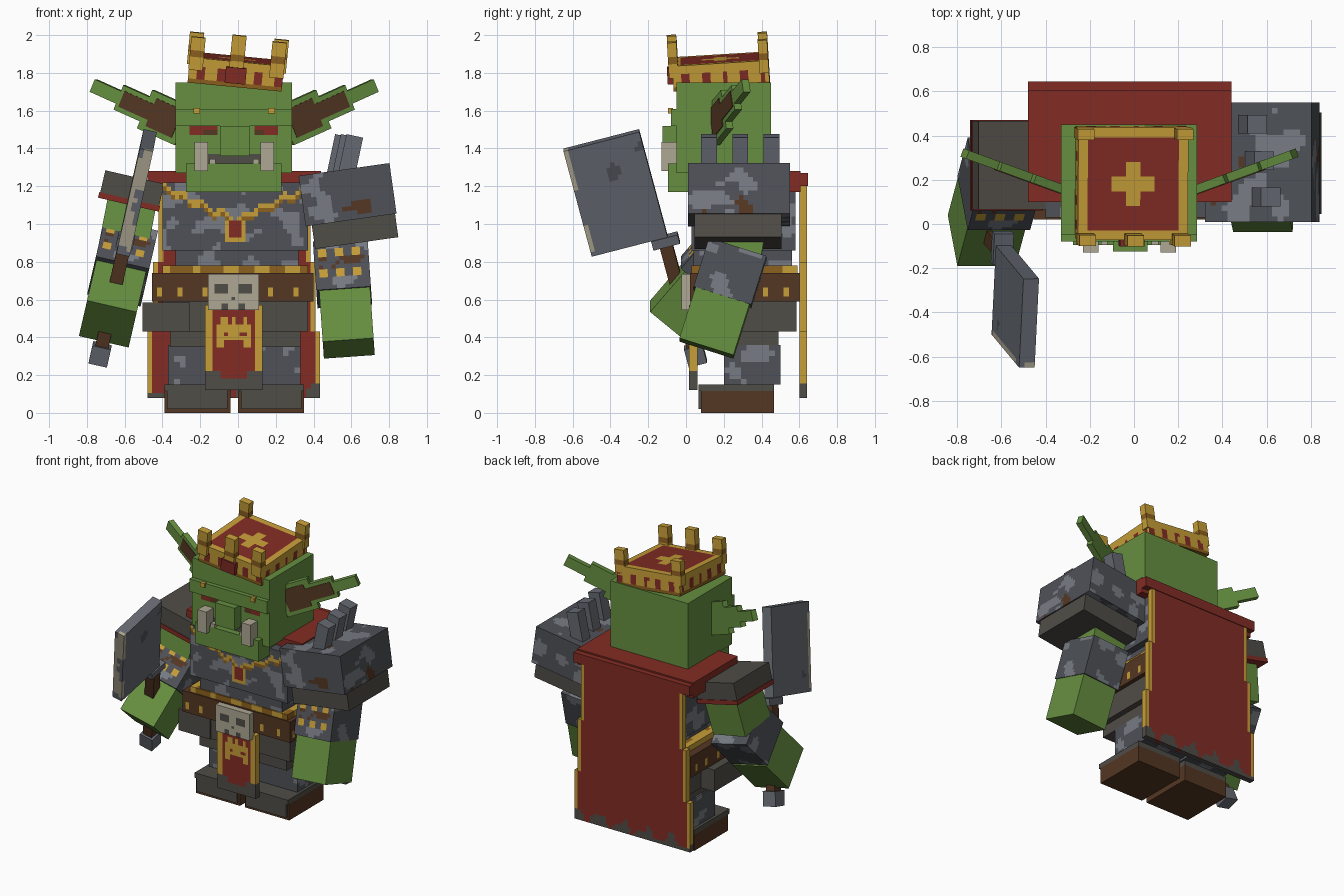
import bpy, bmesh, math
from mathutils import Matrix, Vector, noise

if "Cube" in bpy.data.objects:
    bpy.data.objects.remove(bpy.data.objects["Cube"])

COLOURS = {  # sRGB 0-255, converted to linear below
    "green": (102, 143, 64), "iron": (78, 81, 87), "light iron": (119, 123, 131),
    "steel": (101, 105, 113), "warm grey": (80, 77, 71), "red": (130, 44, 36),
    "gold": (198, 158, 56), "dark gold": (140, 96, 30), "brown": (84, 55, 35),
    "bone": (174, 167, 146)}
NAMES = list(COLOURS)
MATS = []
for n, c in COLOURS.items():
    m = bpy.data.materials.new(n)
    m.diffuse_color = [((v / 255 + 0.055) / 1.055) ** 2.4 for v in c] + [1]
    m.use_nodes = True
    m.node_tree.nodes["Principled BSDF"].inputs["Base Color"].default_value = m.diffuse_color
    MATS.append(m)


def frame(x, y, z, rx=0, ry=0):
    return (Matrix.Translation((x, y, z)) @ Matrix.Rotation(math.radians(ry), 4, 'Y')
            @ Matrix.Rotation(math.radians(rx), 4, 'X'))


def box(name, xs, ys, zs, col, at=None, cell=0, rule=None):
    """Box given by its ranges; a rule(point, normal) paints square cells."""
    lo, hi = Vector((xs[0], ys[0], zs[0])), Vector((xs[1], ys[1], zs[1]))
    bm = bmesh.new()
    bmesh.ops.create_cube(bm, size=1)
    for v in bm.verts:
        v.co = [(lo[i] + hi[i]) / 2 + v.co[i] * (hi[i] - lo[i]) for i in range(3)]
    if cell:
        for i in range(3):
            count = max(1, round((hi[i] - lo[i]) / cell))
            for k in range(1, count):
                co, no = lo.copy(), Vector((0, 0, 0))
                co[i] += (hi[i] - lo[i]) * k / count
                no[i] = 1
                bmesh.ops.bisect_plane(bm, geom=bm.verts[:] + bm.edges[:] + bm.faces[:],
                                       plane_co=co, plane_no=no)
    bm.normal_update()
    for f in bm.faces:
        got = rule(f.calc_center_median(), f.normal) if rule else None
        f.material_index = NAMES.index(got or col)
    me = bpy.data.meshes.new(name)
    bm.to_mesh(me)
    bm.free()
    for m in MATS:
        me.materials.append(m)
    ob = bpy.data.objects.new(name, me)
    bpy.context.collection.objects.link(ob)
    if at:
        ob.matrix_world = at
    return ob


def worn(p, n):  # blotchy worn metal
    v = noise.noise(Vector((p.x * 9 + 3, p.y * 9, p.z * 11)))
    return "light iron" if v > 0.22 else None


CX = -0.02  # centre of head and legs

# boots and legs
for s, side in ((-1, "left"), (1, "right")):
    def span(a, b):
        return sorted((CX + s * a, CX + s * b))
    box(side + "_boot", span(.02, .37), (.08, .465), (0, .115), "brown")
    box(side + "_boot_top", span(.02, .37), (.065, .465), (.115, .15), "warm grey")
    box(side + "_toe_plate", span(.035, .355), (.065, .08), (.02, .115), "warm grey")
    box(side + "_leg", span(.01, .35), (.2, .5), (.15, .36), "iron", None, .03, worn)

# hips, pouch, belt
box("hips", (-.36, .33), (.08, .49), (.35, .43), "warm grey")
box("skirt", (-.40, .37), (.06, .585), (.43, .59), "warm grey")
box("pouch", (-.505, -.255), (.05, .4), (.43, .585), "warm grey")


def belt_paint(p, n):
    if abs(n.z) > .5:
        return None
    t = (p.x if abs(n.y) > .5 else p.y) + 5
    return "gold" if .615 < p.z < .67 and t % .12 < .03 else None


box("belt", (-.455, .40), (.02, .60), (.59, .74), "brown", None, .027, belt_paint)
box("belt_trim", (-.40, .37), (.03, .59), (.74, .78), "gold", None, .04,
    lambda p, n: "dark gold" if math.sin(p.x * 37) + math.sin(p.y * 31) > .5 else None)


# torso with chain and pendant
def chest_paint(p, n):
    if n.y < -.5:
        d = abs(p.x + .015)
        if d < .06 and .9 < p.z < 1.02:
            return "red" if d < .035 and p.z > .925 else "gold" if d < p.z - .87 else None
        g = p.z - (.99 + .45 * d) - .015 * math.sin(p.x * 60)
        if 0 < g < .045:
            return "gold" if g > .018 else "dark gold"
    return worn(p, n)


box("belly", (-.33, .32), (.04, .56), (.78, .86), "iron", None, .03, worn)
box("chest", (-.40, .37), (.03, .58), (.86, 1.22), "iron", None, .022, chest_paint)

# cape with collar, gold edges and ragged hem
box("cape_collar", (-.48, .44), (.10, .605), (1.17, 1.28), "red")
box("cape_roll", (-.48, .44), (.605, .645), (1.2, 1.27), "red")
for i, (a, b, z0, z1) in enumerate(((-.42, .385, .8, 1.24), (-.45, .41, .43, .8),
                                    (-.48, .435, .08, .43))):
    def cape_paint(p, n, a=a, b=b):
        if p.z < .13 + .035 * math.sin(p.x * 33) + .02 * math.sin(p.x * 71):
            return "warm grey"
        return "gold" if p.x < a + .035 or p.x > b - .035 else None
    box("cape_%d" % (i + 1), (a, b), (.60, .64), (z0, z1), "red", None, .025, cape_paint)


# loincloth with crown emblem, skull buckle
def cloth_paint(p, n):
    d = abs(p.x + .02)
    if p.z < .19 + (.03 if d > .07 else 0):
        return "warm grey"
    if d > .108:
        return "gold"
    if n.y < -.5 and .35 < p.z < .51 and d < .095:
        if .40 < p.z < .43 and .03 < d < .06 or p.z > .47 and math.cos(d * 110) < 0:
            return None
        return "gold" if p.z > .38 or d > .05 else None


box("loincloth", (-.175, .13), (.015, .06), (.12, .57), "red", None, .02, cloth_paint)


def skull_paint(p, n):
    d = abs(p.x + .025)
    if n.y < -.5 and (.625 < p.z < .69 and .03 < d < .09 or
                      p.z < .58 and .03 < d < .06 or .59 < p.z < .62 and d < .015):
        return "warm grey"


box("skull_buckle", (-.16, .11), (-.025, .03), (.545, .735), "bone", None, .018, skull_paint)


# head
def face_paint(p, n):
    if n.y > -.5:
        return None
    d = abs(p.x - CX)
    if 1.32 < p.z < 1.365 and d < .16:
        return "warm grey"
    if 1.465 < p.z < 1.53 and .1 < d < .23:
        return "brown" if p.z < 1.49 and d < .16 else "red"


box("head", (-.33, .285), (-.05, .45), (1.27, 1.75), "green", None, .025, face_paint)
box("brow", (-.33, .285), (-.08, -.05), (1.52, 1.61), "green")
box("nose", (-.095, .06), (-.125, -.05), (1.36, 1.52), "green")
box("jaw", (-.275, .23), (-.095, .25), (1.17, 1.32), "green")
for s, side in ((-1, "left"), (1, "right")):
    def span(a, b):
        return sorted((CX + s * a, CX + s * b))
    box(side + "_tusk", span(.14, .21), (-.13, -.05), (1.28, 1.435), "bone")
    box(side + "_tooth", span(.1, .13), (-.095, -.06), (1.32, 1.345), "bone")
    box(side + "_brow_ring", span(.18, .215), (-.095, -.07), (1.585, 1.615), "gold")
    # stepped ears sweeping up and back
    u = Vector((s * .455, .165, .205)).normalized()
    n = Vector((s * u.y, -s * u.x, 0)).normalized() * s
    n = n if n.y < 0 else -n
    v = u.cross(n)
    v = v if v.z > 0 else -v
    m = Matrix((u, n, v)).transposed().to_4x4()
    m.translation = (CX + s * .295, .155, 1.53)
    if m.determinant() < 0:  # keep the frame right handed
        m = m @ Matrix.Diagonal((1, 1, -1, 1))
    box(side + "_ear_base", (-.03, .2), (-.02, .02), (-.11, .11), "green", m)
    box(side + "_ear_middle", (.2, .36), (-.02, .02), (-.07, .07), "green", m)
    box(side + "_ear_tip", (.36, .52), (-.02, .02), (-.036, .036), "green", m)
    box(side + "_inner_ear", (0, .16), (.02, .024), (-.08, .08), "brown", m)
    box(side + "_inner_ear_end", (.16, .34), (.02, .024), (-.045, .045), "brown", m)

# crown
C = frame(-.01, .185, 1.81, 3.5, 5.5)


def crown_paint(p, n):
    if n.z > .5:
        a, b = sorted((abs(p.x), abs(p.y)))
        if b > .215:
            return None
        return "gold" if a < .025 and b < .1 or b < .035 else "red"
    t = p.x if abs(n.y) > .5 else p.y
    if p.z < -.04:
        return "dark gold"
    return "red" if p.z < .02 and (t + 5) % .1 < .04 else None


box("crown", (-.25, .25), (-.255, .255), (-.07, .065), "gold", C, .022, crown_paint)
box("crown_jewel", (-.055, .055), (-.285, -.25), (-.05, .035), "red", C)
for i, (x, y, h) in enumerate(((-.215, -.25, .175), (0, -.25, .205), (.215, -.25, .19),
                               (-.225, .23, .17), (.225, .23, .175))):
    box("crown_prong_%d" % (i + 1), (x - .038, x + .038), (y - .025, y + .025), (0, h), "gold",
        C, .035, lambda p, n: "dark gold" if .065 < p.z < .1 else None)

# right shoulder armour with spikes
P = frame(.58, .28, 1.155, 0, -8)
box("right_pauldron", (-.243, .243), (-.27, .27), (-.135, .135), "iron", P, .025,
    lambda p, n: "brown" if noise.noise(p * 7 + Vector((9, 4, 2))) > .5 else worn(p, n))
box("right_pauldron_lining", (-.21, .235), (-.235, .225), (-.26, -.135), "warm grey", P)
for i in range(3):
    box("shoulder_spike_%d" % (i + 1), (-.045, .045), (-.042, .042), (-.06, .16), "steel",
        frame(.585 - .03 * i, .122 + .165 * i, 1.31, 0, 12))

# left shoulder armour
P = frame(-.56, .265, 1.19, 0, 13)
box("left_pauldron", (-.16, .16), (-.2, .2), (-.06, .06), "warm grey", P)
box("left_pauldron_trim", (-.165, .165), (-.205, .205), (-.09, -.06), "red", P)


# arms
def bracer_paint(p, n):
    if n.y < -.5 and abs(p.x) < .125 and -.08 < p.z < .09:
        if (p.x + .125) % .09 < .045 and abs(p.z - .005) > .03:
            return "gold"
        return "brown" if abs(p.z - .005) < .03 and noise.noise(p * 20) > 0 else None
    return worn(p, n)


for side, upper, fore, hand in (
        ("right", frame(.54, .27, .93, -10, -4), frame(.553, .235, .745, -17.5, -4),
         frame(.577, .15, .475, -17.5, -4)),
        ("left", frame(-.58, .26, 1.02, -8, 11), frame(-.61, .185, .80, -40, 13),
         frame(-.665, .015, .575, -40, 13))):
    box(side + "_upper_arm", (-.13, .13), (-.145, .145), (-.15, .13), "green", upper)
    box(side + "_bracer", (-.145, .145), (-.16, .16), (-.14, .13), "iron", fore, .022, bracer_paint)
    box(side + "_hand", (-.135, .135), (-.15, .15), (-.14, .15), "green", hand)

# cleaver: axes are thickness, cutting direction and handle direction
d = Vector((.215, -.258, .96)).normalized()
w = Vector((-.02, -.41, -.105))
w = (w - d * w.dot(d)).normalized()
K = Matrix((w.cross(d), w, d)).transposed().to_4x4()
K.translation = (-.73, .05, .31)
box("cleaver_pommel", (-.05, .05), (-.05, .05), (-.05, .05), "steel", K)
box("cleaver_handle", (-.035, .035), (-.035, .035), (.05, .64), "brown", K)
box("cleaver_guard", (-.045, .045), (-.075, .07), (.61, .66), "steel", K)
box("cleaver_blade", (-.036, .036), (-.02, .395), (.66, 1.25), "steel", K, .025,
    lambda p, n: "bone" if p.y > .37 and noise.noise(p * 9) > -.15 else
    "iron" if noise.noise(p * 8) > .5 else None)
